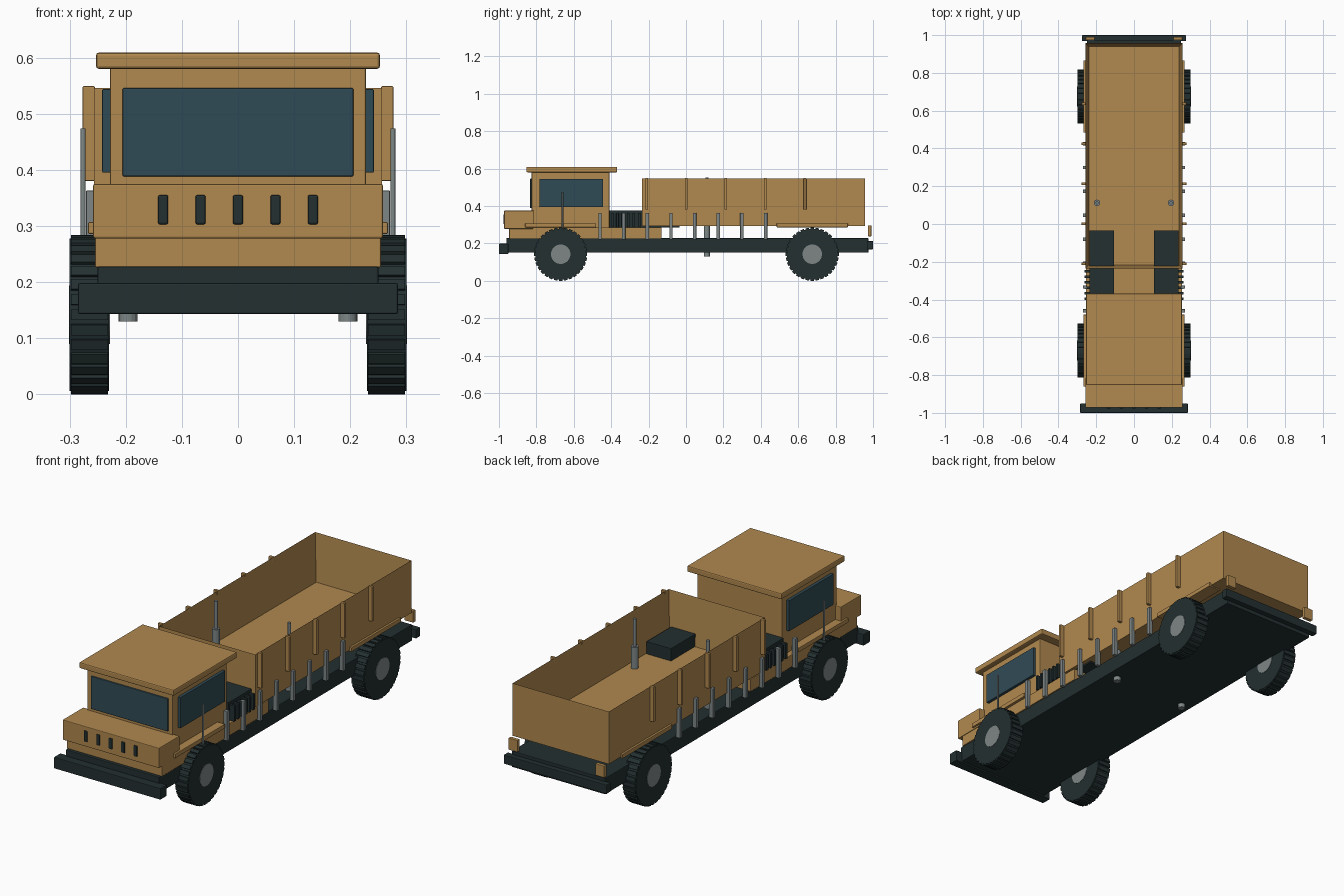
import bpy, bmesh, math
from mathutils import Matrix, Vector

if "Cube" in bpy.data.objects:
    bpy.data.objects.remove(bpy.data.objects["Cube"])


def material(name, rgb):
    m = bpy.data.materials.new(name)
    m.diffuse_color = (*rgb, 1)
    m.use_nodes = True
    m.node_tree.nodes["Principled BSDF"].inputs["Base Color"].default_value = m.diffuse_color
    return m


TAN = material("tan paint", (0.44, 0.25, 0.078))
DARK = material("dark rubber", (0.017, 0.029, 0.030))
GLASS = material("blue glass", (0.030, 0.070, 0.090))
GREY = material("grey metal", (0.21, 0.24, 0.24))


def finish(name, bm, mat, bevel=0):
    bmesh.ops.recalc_face_normals(bm, faces=bm.faces)
    mesh = bpy.data.meshes.new(name)
    bm.to_mesh(mesh)
    bm.free()
    mesh.materials.append(mat)
    ob = bpy.data.objects.new(name, mesh)
    bpy.context.collection.objects.link(ob)
    if bevel:
        mod = ob.modifiers.new("soft edges", "BEVEL")
        mod.width, mod.segments = bevel, 2
    return ob


def add_box(bm, x, y, z):
    size = Vector((x[1] - x[0], y[1] - y[0], z[1] - z[0]))
    mid = Vector((x[0] + x[1], y[0] + y[1], z[0] + z[1])) / 2
    bmesh.ops.create_cube(bm, size=1, matrix=Matrix.Translation(mid) @ Matrix.Diagonal((*size, 1)))


def box(name, mat, x, y, z, bevel=0.003):
    bm = bmesh.new()
    add_box(bm, x, y, z)
    return finish(name, bm, mat, bevel)


def pair(name, mat, x, y, z, bevel=0.002):
    # same box on both sides of the truck
    box(name + "_right", mat, x, y, z, bevel)
    box(name + "_left", mat, (-x[1], -x[0]), y, z, bevel)


def add_cylinder(bm, r, length, matrix, sides=16):
    bmesh.ops.create_cone(bm, cap_ends=True, segments=sides, radius1=r, radius2=r,
                          depth=length, matrix=matrix)


def upright(name, mat, x, y, z, r):
    bm = bmesh.new()
    add_cylinder(bm, r, z[1] - z[0], Matrix.Translation((x, y, (z[0] + z[1]) / 2)))
    return finish(name, bm, mat)


# Chassis and bumpers
box("chassis", DARK, (-0.25, 0.25), (-0.96, 0.975), (0.15, 0.228))
box("front_bumper", DARK, (-0.285, 0.285), (-1, -0.95), (0.143, 0.198))
box("rear_bumper", DARK, (-0.275, 0.275), (0.968, 1), (0.168, 0.212))
pair("rear_light", TAN, (0.208, 0.256), (0.973, 0.991), (0.238, 0.295))

# Cab
box("cab_deck", TAN, (-0.255, 0.255), (-0.945, -0.13), (0.226, 0.286))
box("hood", TAN, (-0.258, 0.258), (-0.972, -0.815), (0.278, 0.375))
box("cab_body", TAN, (-0.228, 0.228), (-0.825, -0.41), (0.28, 0.585))
box("roof", TAN, (-0.253, 0.253), (-0.853, -0.368), (0.58, 0.609), 0.005)
box("windshield", GLASS, (-0.206, 0.206), (-0.833, -0.82), (0.388, 0.546))
pair("side_window", GLASS, (0.225, 0.242), (-0.783, -0.443), (0.395, 0.544))
for i in range(5):
    x = (i - 2) * 0.0667
    box("hood_vent", DARK, (x - 0.009, x + 0.009), (-0.977, -0.968), (0.303, 0.355))

# Engine boxes with cooling fins
pair("engine_box", DARK, (0.105, 0.236), (-0.41, -0.035), (0.284, 0.375))
for i in range(6):
    y = -0.395 + i * 0.029
    pair("cooling_fin", DARK, (0.23, 0.262), (y - 0.007, y + 0.007), (0.286, 0.362))

# Open cargo bed: floor and four walls
bed = bmesh.new()
add_box(bed, (-0.257, 0.257), (-0.235, 0.957), (0.292, 0.546))
bed.faces.ensure_lookup_table()
top = max(bed.faces, key=lambda f: f.calc_center_median().z)
bmesh.ops.inset_region(bed, faces=[top], thickness=0.025)
bmesh.ops.translate(bed, verts=top.verts, vec=(0, 0, -0.231))
finish("cargo_bed", bed, TAN)
for i in range(5):
    y = -0.21 + i * 0.2115
    pair("bed_rib", TAN, (0.255, 0.277), (y - 0.007, y + 0.007), (0.38, 0.549))

# Side stakes along the chassis
for i in range(8):
    y = -0.46 + i * 0.1265
    pair("side_stake", GREY, (0.25, 0.271), (y - 0.009, y + 0.009), (0.22, 0.363))

# Lifting pistons and whip antennas
for s in (-1, 1):
    upright("piston_sleeve", GREY, s * 0.196, 0.112, (0.13, 0.42), 0.017)
    upright("piston_rod", GREY, s * 0.196, 0.112, (0.41, 0.553), 0.008)
    upright("antenna", GREY, s * 0.276, -0.66, (0.27, 0.474), 0.0045)

# Wheels with tread blocks, hubs and fenders
for y in (-0.67, 0.675):
    pair("fender", TAN, (0.2, 0.267), (y - 0.19, y + 0.19), (0.286, 0.307))
    for s in (-1, 1):
        place = Matrix.Translation((s * 0.265, y, 0.142)) @ Matrix.Rotation(math.pi / 2, 4, 'Y')
        tire = bmesh.new()
        add_cylinder(tire, 0.136, 0.07, place, 48)
        for i in range(32):
            turn = Matrix.Rotation(i * math.tau / 32, 4, 'Z')
            bmesh.ops.create_cube(tire, size=1, matrix=place @ turn @ Matrix.Translation((0.132, 0, 0))
                                  @ Matrix.Diagonal((0.02, 0.019, 0.066, 1)))
        finish("tire", tire, DARK)
        hub = bmesh.new()
        add_cylinder(hub, 0.052, 0.073, place, 32)
        finish("hub", hub, GREY)
